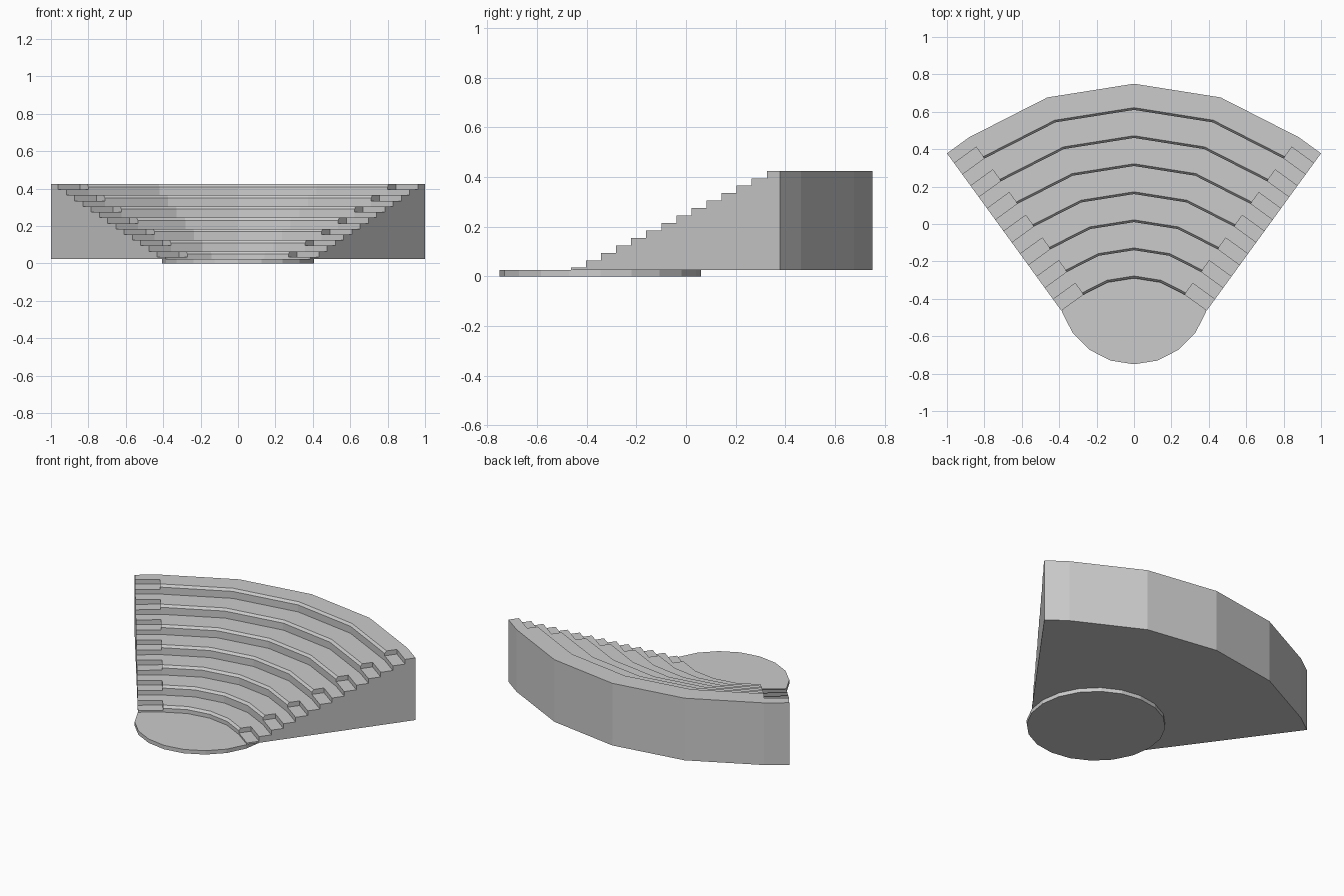
import bpy, bmesh, math

if "Cube" in bpy.data.objects:
    bpy.data.objects.remove(bpy.data.objects["Cube"])

CY = -0.75               # centre of the seating arcs
R0, R_OUT = 0.46, 1.5    # first riser and back wall radii
PITCH, ROWS = 0.15, 7    # tier depth and count
BASE, TOP1, RISE = 0.025, 0.065, 0.06
AISLE = 0.146            # width of the straight stair strips
END = math.radians(36)


def tier_profile():
    """Seat tiers with a chamfered nosing, as (radius, z)."""
    pts = [(R0, BASE)]
    for i in range(ROWS):
        r, z = R0 + i * PITCH, TOP1 + i * RISE
        if i:
            pts.append((r, z - RISE))
        pts += [(r, z - 0.015), (r + 0.012, z)]
    return pts + [(R_OUT, pts[-1][1]), (R_OUT, BASE)]


def stair_profile():
    """Steps of half the tier size, as (radius, z)."""
    pts = [(R0, BASE)]
    for i in range(ROWS * 2):
        r, z = R0 + i * PITCH / 2, TOP1 + (i - 1) * RISE / 2
        if i:
            pts.append((r, z - RISE / 2))
        pts.append((r, z))
    return pts + [(R_OUT, pts[-1][1]), (R_OUT, BASE)]


def sweep(name, profile, stations):
    """Join copies of a profile placed at (angle, sideways offset) stations."""
    bm = bmesh.new()
    rings = []
    for a, off in stations:
        s, c = math.sin(a), math.cos(a)
        rings.append([bm.verts.new((r * s + off * c, CY + r * c - off * s, z))
                      for r, z in profile])
    n = len(profile)
    for p, q in zip(rings, rings[1:]):
        for j in range(n):
            k = (j + 1) % n
            bm.faces.new((p[j], p[k], q[k], q[j]))
    bm.faces.new(rings[0])
    bm.faces.new(rings[-1])
    bmesh.ops.recalc_face_normals(bm, faces=bm.faces)
    mesh = bpy.data.meshes.new(name)
    bm.to_mesh(mesh)
    bm.free()
    obj = bpy.data.objects.new(name, mesh)
    bpy.context.collection.objects.link(obj)
    return obj


# Curved seating tiers in four flat segments
sweep("seating_tiers", tier_profile(), [(END * i / 2, 0) for i in range(-2, 3)])

# Straight stair aisles along both sides
for side, label in ((-1, "left"), (1, "right")):
    sweep(label + "_stairs", stair_profile(),
          [(side * END, 0), (side * END, side * AISLE)])

# Round stage disc
bpy.ops.mesh.primitive_cylinder_add(vertices=20, radius=0.405, depth=BASE,
                                    location=(0, -0.345, BASE / 2))
bpy.context.object.name = "stage"
